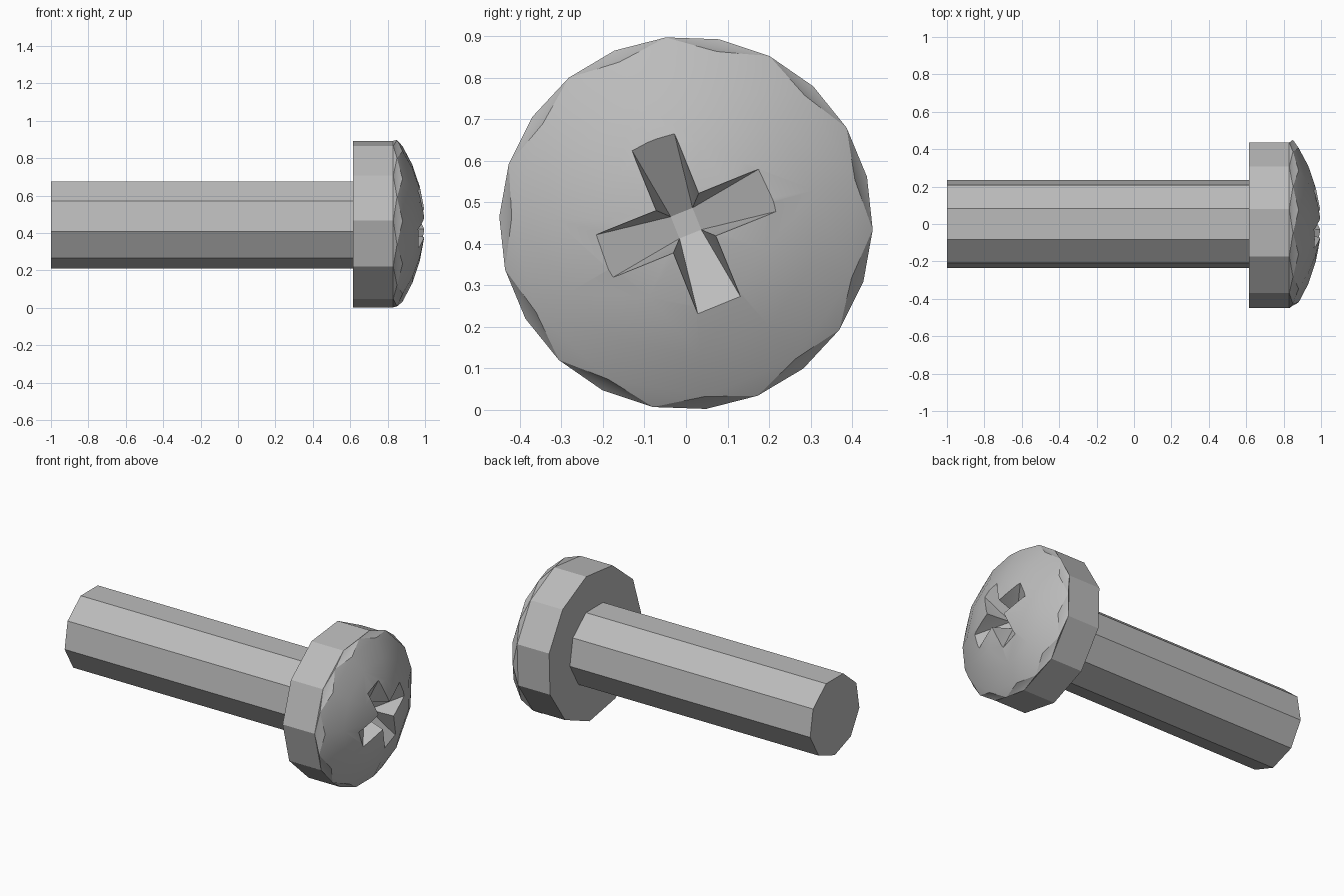
import bpy, bmesh
from math import cos, sin, radians, pi

cube = bpy.data.objects.get("Cube")
if cube:
    bpy.data.objects.remove(cube, do_unlink=True)

CZ = 0.45  # height of the screw axis

steel = bpy.data.materials.new("steel grey")
steel.use_nodes = True
grey = (0.5, 0.5, 0.5, 1)
steel.diffuse_color = grey
steel.node_tree.nodes["Principled BSDF"].inputs["Base Color"].default_value = grey


def point(x, r, deg):
    return (x, r * cos(radians(deg)), CZ + r * sin(radians(deg)))


def finish(name, bm):
    bmesh.ops.recalc_face_normals(bm, faces=bm.faces)
    mesh = bpy.data.meshes.new(name)
    bm.to_mesh(mesh)
    bm.free()
    mesh.materials.append(steel)
    obj = bpy.data.objects.new(name, mesh)
    bpy.context.collection.objects.link(obj)
    return obj


def ring(bm, x, r, sides, start):
    return [bm.verts.new(point(x, r, start + 360 * i / sides)) for i in range(sides)]


def bridge(bm, a, b):
    for i in range(len(a)):
        j = (i + 1) % len(a)
        bm.faces.new((a[i], a[j], b[j], b[i]))


def zigzag(bm, a, b):
    # joins two rings whose corners are half a step apart (b ahead of a)
    for i in range(len(a)):
        j = (i + 1) % len(a)
        bm.faces.new((a[i], a[j], b[i]))
        bm.faces.new((a[j], b[j], b[i]))


# Shaft: nine flat sides
bm = bmesh.new()
ends = [ring(bm, x, 0.24, 9, -90) for x in (-1, 0.63)]
bridge(bm, *ends)
for end in ends:
    bm.faces.new(end)
shaft = finish("shaft", bm)

# Head: eleven flat sides, a faceted rim and a low dome
N, START = 11, 178
HALF = 180 / N
bm = bmesh.new()
back = ring(bm, 0.615, 0.45, N, START)
edge = ring(bm, 0.83, 0.45, N, START)
rim = ring(bm, 0.85, 0.45, N, START + HALF)
inner = ring(bm, 0.88, 0.42, N, START + 2 * HALF)
bm.faces.new(back)
bridge(bm, back, edge)
zigzag(bm, edge, rim)
zigzag(bm, rim, inner)
last = inner
for x, r in ((0.932, 0.32), (0.972, 0.2), (0.994, 0.09)):
    nxt = ring(bm, x, r, N, START + 2 * HALF)
    bridge(bm, last, nxt)
    last = nxt
tip = bm.verts.new((1, 0, CZ))
for i in range(N):
    bm.faces.new((last[i], last[(i + 1) % N], tip))
head = finish("head", bm)

# Cross recess cutter: four arms sloping down to a small square floor
bm = bmesh.new()
floor = ring(bm, 0.855, 0.04, 4, 67)
low, top = [], []
for k in range(4):
    a = 22 + 90 * k
    for deg, r, x in ((a - 14.5, 0.222, 0.966), (a + 14.5, 0.222, 0.966), (a + 45, 0.078, 0.994)):
        low.append(bm.verts.new(point(x, r, deg)))
        top.append(bm.verts.new(point(1.2, r, deg)))
bridge(bm, low, top)
bm.faces.new(top)
bm.faces.new(floor)
for k in range(4):
    here, before = floor[k], floor[k - 1]
    o1, o2, corner = low[3 * k:3 * k + 3]
    bm.faces.new((o1, o2, here, before))
    bm.faces.new((o2, corner, here))
    bm.faces.new((low[3 * k - 1], o1, before))
cutter = finish("recess_cutter", bm)
cutter.hide_render = True

cut = head.modifiers.new("recess", "BOOLEAN")
cut.operation = "DIFFERENCE"
cut.solver = "EXACT"
cut.object = cutter
bpy.ops.object.select_all(action="DESELECT")
head.select_set(True)
bpy.context.view_layer.objects.active = head
bpy.ops.object.modifier_apply(modifier=cut.name)
bpy.data.objects.remove(cutter, do_unlink=True)

# Smooth dome, crisp sides and recess
bpy.ops.object.shade_smooth_by_angle(angle=radians(28))
